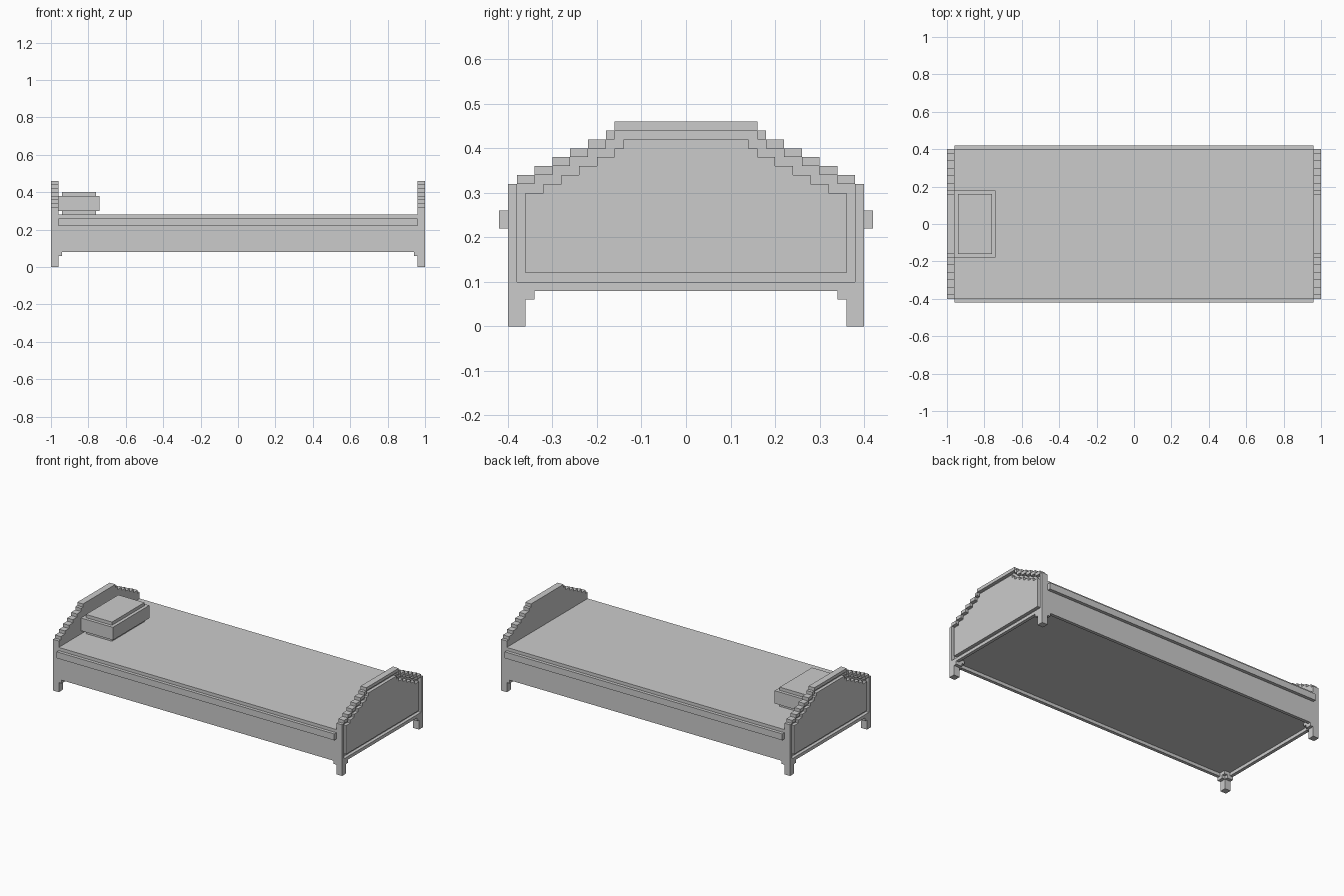
import bpy, bmesh

if "Cube" in bpy.data.objects:
    bpy.data.objects.remove(bpy.data.objects["Cube"])

def prism(name, pts, x0, x1):
    """Extrude a (y, z) outline along x."""
    bm = bmesh.new()
    a = [bm.verts.new((x0, y, z)) for y, z in pts]
    b = [bm.verts.new((x1, y, z)) for y, z in pts]
    n = len(pts)
    bm.faces.new(a)
    bm.faces.new(b[::-1])
    for i in range(n):
        j = (i + 1) % n
        bm.faces.new((a[i], b[i], b[j], a[j]))
    bmesh.ops.recalc_face_normals(bm, faces=bm.faces)
    me = bpy.data.meshes.new(name)
    bm.to_mesh(me)
    bm.free()
    ob = bpy.data.objects.new(name, me)
    bpy.context.collection.objects.link(ob)
    return ob

def box(name, x, y, z):
    return prism(name, [(y[0], z[0]), (y[1], z[0]), (y[1], z[1]), (y[0], z[1])], *x)

def cut(ob, cutter):
    m = ob.modifiers.new("cut", 'BOOLEAN')
    m.operation, m.solver, m.object = 'DIFFERENCE', 'EXACT', cutter
    bpy.context.view_layer.objects.active = ob
    bpy.ops.object.modifier_apply(modifier=m.name)
    bpy.data.objects.remove(cutter)

def stepped(widths, z):
    """Right half of a stepped arch: each half width rises 0.02 higher."""
    pts = []
    for i, w in enumerate(widths):
        if i:
            pts.append((w, z + 0.02 * (i - 1)))
        pts.append((w, z + 0.02 * i))
    return pts

def mirrored(half):
    return half + [(-y, z) for y, z in reversed(half)]

feet = [(.34, .08), (.34, .06), (.36, .06), (.36, 0), (.40, 0)]
outline = mirrored(feet + stepped([.40, .38, .34, .30, .26, .22, .18, .16], .32))
groove = mirrored([(.38, .10)] + stepped([.38, .34, .30, .26, .22, .18, .16], .32))
panel = mirrored([(.36, .12)] + stepped([.36, .32, .28, .24, .20, .16, .14], .30))

# End boards with legs, grooved border and raised panel
for s, name in ((-1, "headboard"), (1, "footboard")):
    board = prism(name, outline, s * .96, s)
    cut(board, prism("groove_cutter", groove, s * .98, s * 1.1))
    cut(board, box("under_cutter", (s * .9, s * .98), (-.34, .34), (.02, .10)))
    prism(name + "_panel", panel, s * .98, s)

# Mattress and base, hollowed underneath
base = box("mattress_base", (-.96, .96), (-.40, .40), (.08, .28))
cut(base, box("under_cutter", (-.94, .94), (-.38, .38), (0, .10)))
cut(base, box("under_cutter", (-1, 1), (-.34, .34), (0, .10)))

# Side rails and the small brackets beside the legs
for s, side in ((-1, "front"), (1, "back")):
    box(side + "_rail", (-.96, .96), sorted((s * .40, s * .42)), (.22, .26))
    for t, end in ((-1, "left"), (1, "right")):
        box(f"{side}_{end}_bracket", sorted((t * .94, t * .96)),
            sorted((s * .36, s * .40)), (.06, .08))

# Pillow in three layers
box("pillow_bottom", (-.94, -.76), (-.16, .16), (.28, .30))
box("pillow", (-.96, -.74), (-.18, .18), (.30, .38))
box("pillow_top", (-.94, -.76), (-.16, .16), (.38, .40))
